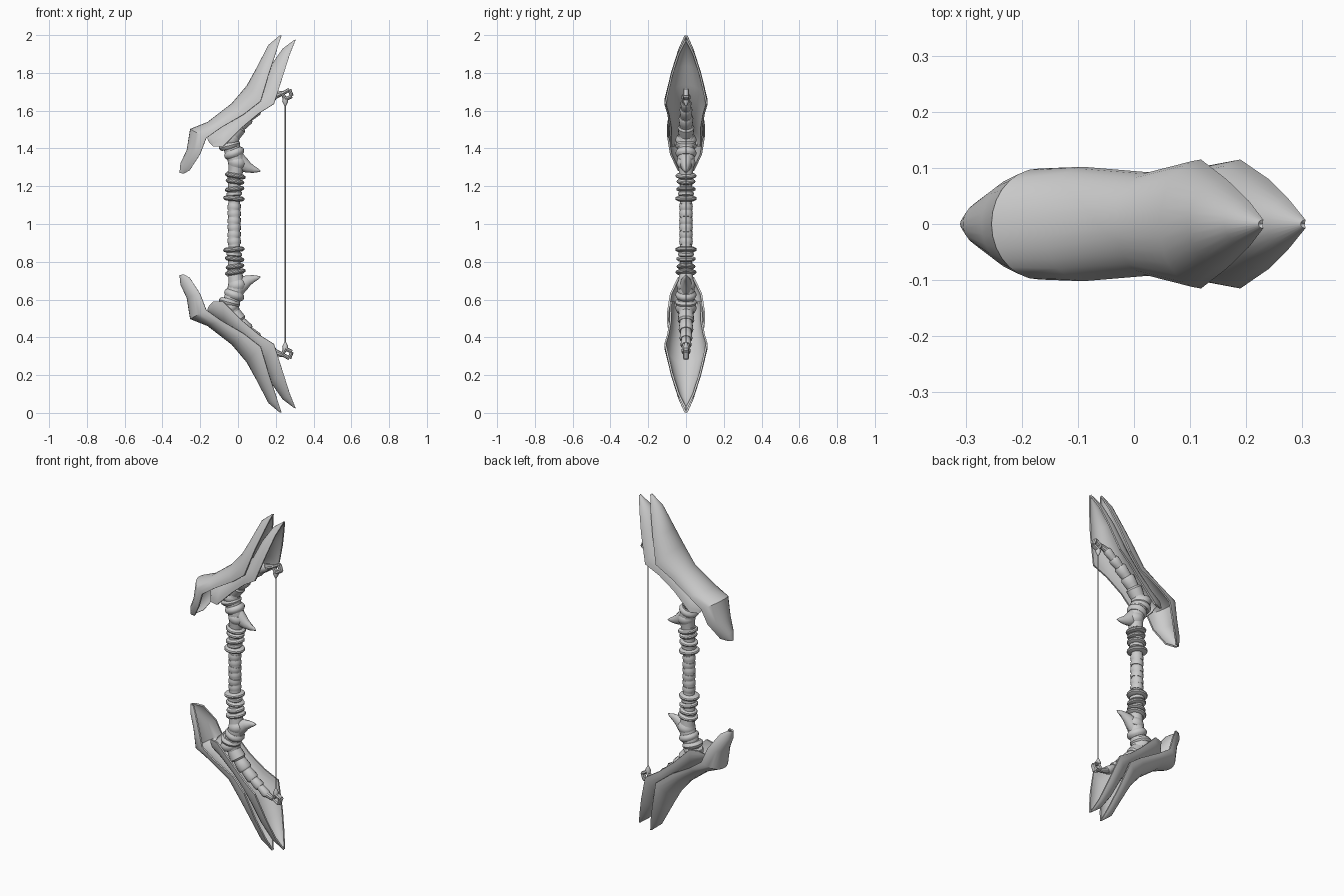
import bpy, bmesh, math
from mathutils import Vector

if "Cube" in bpy.data.objects:
    bpy.data.objects.remove(bpy.data.objects["Cube"])

grey = bpy.data.materials.new("pale grey")
grey.diffuse_color = (0.6, 0.6, 0.6, 1)
grey.use_nodes = True
grey.node_tree.nodes["Principled BSDF"].inputs["Base Color"].default_value = grey.diffuse_color


def finish(name, bm, thickness=0, angle=35):
    """Make an object, mirror it about mid height and shade it."""
    me = bpy.data.meshes.new(name)
    bmesh.ops.recalc_face_normals(bm, faces=bm.faces)
    bmesh.ops.translate(bm, verts=bm.verts, vec=(0, 0, -1))
    bm.to_mesh(me)
    bm.free()
    me.materials.append(grey)
    ob = bpy.data.objects.new(name, me)
    bpy.context.collection.objects.link(ob)
    ob.location.z = 1
    if thickness:
        s = ob.modifiers.new("shell", 'SOLIDIFY')
        s.thickness, s.offset = thickness, 0
    m = ob.modifiers.new("mirror", 'MIRROR')
    m.use_axis = (False, False, True)
    m.use_mirror_merge = False
    bpy.ops.object.select_all(action='DESELECT')
    ob.select_set(True)
    bpy.context.view_layer.objects.active = ob
    bpy.ops.object.convert(target='MESH')
    bpy.ops.object.shade_smooth_by_angle(angle=math.radians(angle))


def skin(bm, rows, closed):
    n = len(rows[0])
    for a, b in zip(rows, rows[1:]):
        for i in range(n if closed else n - 1):
            j = (i + 1) % n
            bm.faces.new((a[i], a[j], b[j], b[i]))


def tube(bm, pts, sides=16, flat=1.0):
    """Tube through (x, z, radius) points; flat scales the depth in y."""
    p = [Vector((x, 0, z)) for x, z, r in pts]
    rows = []
    for i, (x, z, r) in enumerate(pts):
        t = (p[min(i + 1, len(p) - 1)] - p[max(i - 1, 0)]).normalized()
        side = Vector((t.z, 0, -t.x))
        ring = []
        for k in range(sides):
            a = math.tau * k / sides
            ring.append(bm.verts.new(p[i] + side * r * math.cos(a)
                                     + Vector((0, r * flat * math.sin(a), 0))))
        rows.append(ring)
    skin(bm, rows, True)
    bm.faces.new(rows[0])
    bm.faces.new(rows[-1])


def collar(bm, x, z, ang, r, h, flare=0.8):
    """Rounded band, its axis tilted by ang degrees from vertical."""
    d = (math.sin(math.radians(ang)), math.cos(math.radians(ang)))
    prof = ((-.5, flare), (-.25, .95), (0, 1), (.25, .95), (.5, flare))
    tube(bm, [(x + d[0] * h * s, z + d[1] * h * s, r * f) for s, f in prof])


def shell(name, stations, n=14):
    """Arched plate: each station is rim x, rim z, half width, spine x, spine z."""
    bm = bmesh.new()
    rows = []
    for rx, rz, w, sx, sz in stations:
        row = []
        for k in range(n + 1):
            t = math.pi * (k / n - 0.5)
            c = math.cos(t)
            row.append(bm.verts.new((rx + (sx - rx) * c, w * math.sin(t), rz + (sz - rz) * c)))
        rows.append(row)
    skin(bm, rows, False)
    finish(name, bm, 0.01, 30)


# Armour plates over the limbs
shell("outer_plate", [
    (-.285, 1.27, .012, -.305, 1.27), (-.255, 1.285, .04, -.30, 1.32),
    (-.20, 1.37, .08, -.267, 1.39), (-.168, 1.455, .094, -.25, 1.50),
    (-.09, 1.51, .097, -.16, 1.535), (.03, 1.58, .087, -.03, 1.635),
    (.12, 1.65, .11, .05, 1.73), (.165, 1.80, .075, .10, 1.82),
    (.205, 1.92, .036, .165, 1.945), (.23, 1.997, .003, .225, 1.995)])
shell("inner_plate", [
    (-.155, 1.44, .03, -.16, 1.46), (-.13, 1.41, .065, -.13, 1.49),
    (-.08, 1.41, .08, -.07, 1.53), (.02, 1.51, .082, .02, 1.61),
    (.11, 1.585, .095, .08, 1.67), (.19, 1.635, .11, .13, 1.74),
    (.24, 1.79, .075, .18, 1.84), (.275, 1.90, .04, .24, 1.925),
    (.305, 1.975, .003, .30, 1.97)])

# Grip core with wrapped bands
bm = bmesh.new()
tube(bm, [(-.02, 1.0, .031), (-.02, 1.15, .031), (-.02, 1.28, .036)])
for z, tilt in ((1.018, 6), (1.055, -6), (1.092, 5)):
    collar(bm, -.02, z, tilt, .036, .034, .92)
finish("grip", bm)

# Stacked rings above the grip
bm = bmesh.new()
for x, z, tilt, r, h in ((-.022, 1.135, 4, .057, .028), (-.02, 1.16, -4, .042, .03),
                         (-.018, 1.185, -6, .052, .026), (-.016, 1.225, 8, .05, .026),
                         (-.014, 1.255, 10, .056, .026)):
    collar(bm, x, z, tilt, r, h, .72)
finish("grip_rings", bm)

# Neck rising into the limb
bm = bmesh.new()
tube(bm, [(-.015, 1.25, .036), (-.01, 1.30, .04), (-.01, 1.34, .045),
          (-.025, 1.38, .045), (-.04, 1.43, .045), (-.03, 1.47, .04)])
collar(bm, -.005, 1.325, 15, .05, .05)
collar(bm, -.02, 1.375, -22, .056, .04)
collar(bm, -.045, 1.415, -15, .058, .035)
collar(bm, -.05, 1.445, 20, .056, .05)
finish("neck", bm)

# Curved thorn on the string side
bm = bmesh.new()
tube(bm, [(-.01, 1.345, .045), (.025, 1.315, .04), (.055, 1.298, .028),
          (.085, 1.288, .018), (.108, 1.283, .009), (.12, 1.278, .001)], 12, .8)
finish("thorn", bm)

# Segmented limb under the plates
bm = bmesh.new()
path = [(-.035, 1.455), (.0, 1.51), (.045, 1.56), (.095, 1.605), (.14, 1.64), (.185, 1.675)]
for i, (a, b) in enumerate(zip(path, path[1:])):
    r = .044 - .005 * i
    e = (b[0] + (b[0] - a[0]) * .15, b[1] + (b[1] - a[1]) * .15)
    m = ((a[0] + b[0]) / 2, (a[1] + b[1]) / 2)
    tube(bm, [(*a, r * .8), (*m, r * .92), (*b, r), (*e, r * .85)])
finish("limb", bm)

# Hooked clasp holding the string
bm = bmesh.new()
tube(bm, [(.18, 1.672, .02), (.225, 1.69, .014), (.24, 1.692, .012)], 10)
corners = [(.235, 1.69), (.272, 1.712), (.285, 1.677), (.252, 1.66), (.235, 1.69)]
for a, b in zip(corners, corners[1:]):
    tube(bm, [(*a, .010), (*b, .010)], 8, 1.5)
tube(bm, [(.25, 1.672, .012), (.25, 1.65, .016), (.25, 1.625, .004)], 10)
finish("string_clasp", bm)

# String
bm = bmesh.new()
tube(bm, [(.25, 1.0, .003), (.25, 1.65, .003)], 6)
finish("string", bm)
